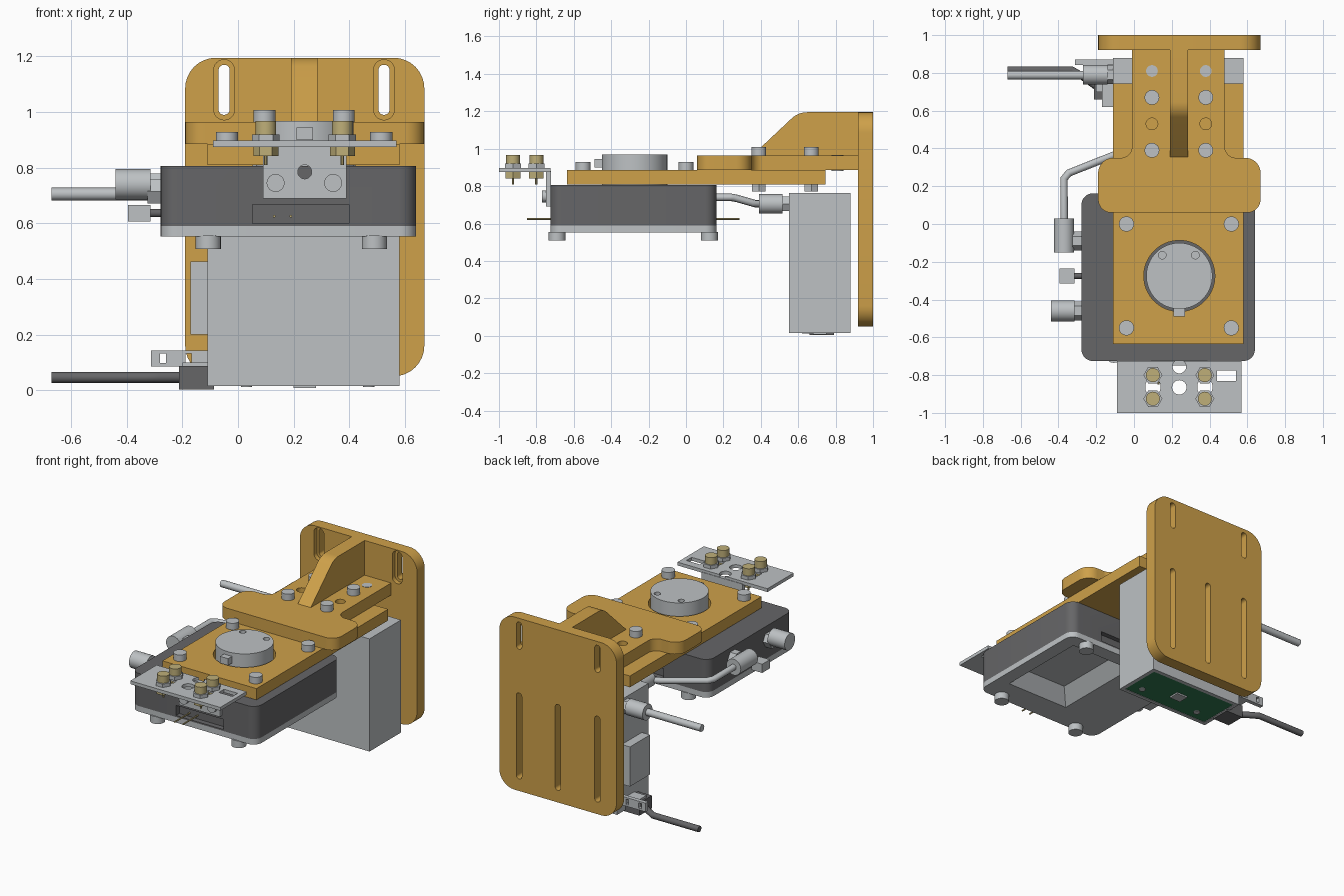
import bpy, bmesh, math
from mathutils import Vector

old = bpy.data.objects.get("Cube")
if old:
    bpy.data.objects.remove(old)


def material(name, rgb):
    m = bpy.data.materials.new(name)
    m.use_nodes = True
    m.diffuse_color = (*rgb, 1)
    m.node_tree.nodes["Principled BSDF"].inputs["Base Color"].default_value = (*rgb, 1)
    return m


ORANGE = material("amber", (.62, .355, .068))
GREY = material("light grey", (.51, .535, .55))
DARK = material("dark grey", (.132, .132, .137))
BRASS = material("brass", (.52, .43, .19))
GREEN = material("board green", (.03, .19, .08))
MAP = {"xy": lambda a, b, c: (a, b, c), "xz": lambda a, b, c: (a, c, b), "yz": lambda a, b, c: (c, a, b)}
parts = []


def finish(name, bm, mat):
    bmesh.ops.recalc_face_normals(bm, faces=bm.faces)
    me = bpy.data.meshes.new(name)
    bm.to_mesh(me)
    bm.free()
    me.materials.append(mat)
    ob = bpy.data.objects.new(name, me)
    bpy.context.collection.objects.link(ob)
    parts.append(ob)
    return ob


def rounded(corners, radii, steps=8):
    """Round polygon corners with exact arcs."""
    pts, n = [], len(corners)
    for i, r in enumerate(radii):
        p = Vector(corners[i])
        u, v = Vector(corners[i - 1]) - p, Vector(corners[(i + 1) % n]) - p
        if not r:
            pts.append(p)
            continue
        half = u.angle(v) / 2
        d, w = r / math.tan(half), math.sin(half)
        a, c = p + u.normalized() * d, p + v.normalized() * d
        for k in range(steps + 1):
            t = k / steps
            q, s, e = (1 - t) ** 2, 2 * t * (1 - t) * w, t * t
            pts.append((a * q + p * s + c * e) / (q + s + e))
    return pts


def loft(name, low, high, lo, hi, mat, plane="xy"):
    """Join two matching outlines at two heights into a solid."""
    bm = bmesh.new()
    f = MAP[plane]
    rings = [[bm.verts.new(f(p[0], p[1], h)) for p in pts] for pts, h in ((low, lo), (high, hi))]
    for ring in rings:
        bm.faces.new(ring)
    for i in range(len(low)):
        bm.faces.new((rings[0][i - 1], rings[0][i], rings[1][i], rings[1][i - 1]))
    return finish(name, bm, mat)


def rect(x0, x1, y0, y1):
    return [(x0, y0), (x1, y0), (x1, y1), (x0, y1)]


def slab(name, x, y, lo, hi, r, mat, plane="xy"):
    pts = rounded(rect(*x, *y), [r] * 4)
    return loft(name, pts, pts, lo, hi, mat, plane)


def box(name, x, y, z, mat):
    return slab(name, x, y, *z, 0, mat)


def cyl(name, a, b, r, lo, hi, mat, plane="xy", n=32):
    ring = [(a + r * math.cos(2 * math.pi * k / n), b + r * math.sin(2 * math.pi * k / n)) for k in range(n)]
    return loft(name, ring, ring, lo, hi, mat, plane)


def tube(name, pts, r, mat):
    cu = bpy.data.curves.new(name, "CURVE")
    cu.dimensions = "3D"
    cu.bevel_depth, cu.bevel_resolution, cu.use_fill_caps = r, 4, True
    sp = cu.splines.new("POLY")
    sp.points.add(len(pts) - 1)
    for p, co in zip(sp.points, pts):
        p.co = (*co, 1)
    cu.materials.append(mat)
    ob = bpy.data.objects.new(name, cu)
    bpy.context.collection.objects.link(ob)


def cut(ob, *cutters):
    for c in cutters:
        c.hide_render = True
        m = ob.modifiers.new("cut", "BOOLEAN")
        m.operation, m.solver, m.object = "DIFFERENCE", "EXACT", c
    me = bpy.data.meshes.new_from_object(ob.evaluated_get(bpy.context.evaluated_depsgraph_get()))
    ob.modifiers.clear()
    ob.data = me
    for c in cutters:
        parts.remove(c)
        bpy.data.objects.remove(c)


# Upright mounting plate with slots
CX = .24
plate = slab("back_plate", (-.19, .67), (.05, 1.195), .92, 1, .11, ORANGE, "xz")
slots = [slab("slot", (x - .02, x + .02), (.13, .70), .8, 1.1, .0195, ORANGE, "xz") for x in (-.05, CX, .525)]
for x in (-.05, .525):
    slots.append(slab("slot", (x - .02, x + .02), (.99, 1.17), .8, 1.1, .0195, ORANGE, "xz"))
    slots.append(slab("slot", (x - .037, x + .037), (.972, 1.188), .8, .95, .036, ORANGE, "xz"))
cut(plate, *slots)

# Upper bracket arm, its rib and bolts
arm = [(-.19, .06), (.67, .06), (.67, .35), (.48, .35), (.48, .925), (-.01, .925), (-.01, .35), (-.19, .35)]
arm = rounded(arm, [.07, .07, .08, .06, 0, 0, .06, .08])
bracket = loft("bracket_arm", arm, arm, .885, .965, ORANGE)
cut(bracket, *[cyl("hole", x, .53, .031, .8, 1.1, ORANGE) for x in (.095, .38)])
rib = rounded([(.35, .96), (.6, 1.195), (.925, 1.195), (.925, .96)], [0, .12, 0, 0])
loft("bracket_rib", rib, rib, .19, .285, ORANGE, "yz")
for x in (.095, .38):
    cyl("arm_pin", x, .81, .031, .88, .967, GREY)
    for y in (.39, .67):
        cyl("arm_bolt", x, y, .039, .96, 1.008, GREY)
        cyl("arm_nut", x, y, .042, .77, .815, GREY, n=6)

# Lower carrier plate with round cap in its opening
carrier = box("carrier_plate", (-.11, .58), (-.635, .745), (.81, .885), ORANGE)
cut(carrier, cyl("opening", CX, -.275, .188, .7, 1, ORANGE, n=64))
for x in (-.04, .515):
    for y in (-.55, 0):
        cyl("carrier_screw", x, y, .04, .88, .928, GREY)
cap = cyl("round_cap", CX, -.275, .175, .8, .968, GREY, n=64)
cut(cap, *[cyl("hole", x, -.165, .02, .95, 1, GREY) for x in (.15, .325)])
box("cap_key", (.21, .27), (-.49, -.44), (.9, .945), GREY)

# Dark housing with grey base, hollow underside and end slots
outline = ((-.278, .64), (-.725, .162))
body = slab("housing", *outline, .59, .806, .06, DARK)
base = slab("housing_base", *outline, .553, .59, .06, GREY)
for ob in (base, body):
    cut(ob, loft("recess", rect(.08, .56, -.56, .08), rect(.17, .47, -.47, -.01), .54, .64, GREY))
cut(body, *[box("slot", (.053, .4), y, (.6, .667), DARK) for y in ((-.8, -.69), (.13, .25))])
body.data.materials.append(GREY)
for p in body.data.polygons:
    p.material_index = int(p.normal.z < -.3 and p.center.z < .65)
for x in (-.107, .49):
    for y in (-.69, .125):
        cyl("foot", x, y, .045, .508, .556, GREY)
for x in (.13, .19):
    cyl("front_pin", x, .625, .005, -.85, -.68, BRASS, "xz", 8)
    cyl("rear_pin", x, .625, .005, .12, .285, BRASS, "xz", 8)

# Housing side fittings and hose
for y in (-.46, -.09):
    cyl("fitting_hex", y, .715 if y < -.4 else .735, .05, -.325, -.27, GREY, "yz", 6)
cyl("side_fitting", -.46, .74, .055, -.44, -.315, GREY, "yz")
cyl("elbow_fitting", -.37, .74, .053, -.15, .03, GREY, "xz")
box("side_plug", (-.395, -.315), (-.315, -.235), (.607, .665), GREY)
cyl("plug_stem", -.275, .637, .015, -.32, -.27, DARK, "yz")
tube("hose", [(-.37, 0, .74), (-.37, .24, .74), (-.345, .27, .735), (-.08, .375, .705), (0, .41, .705)], .02, GREY)
cyl("box_fitting", 0, .705, .052, .39, .515, GREY, "xz")
cyl("box_fitting_hex", 0, .705, .045, .51, .56, GREY, "xz", 6)

# Terminal board on the front, with posts
board = box("terminal_board", (-.09, .57), (-1, -.725), (.875, .897), GREY)
holes = [cyl("hole", CX, -.865, .038, .8, 1, GREY), cyl("hole", CX, -.755, .036, .8, 1, GREY),
         box("hole", (.44, .54), (-.83, -.775), (.8, 1), GREY)]
holes += [slab("hole", (x - .04, x + .04), (-.9, -.825), .8, 1, .03, GREY) for x in (.1, .375)]
cut(board, *holes)
hanger = box("terminal_hanger", (.09, .39), (-.748, -.722), (.69, .88), GREY)
cut(hanger, cyl("hole", CX, .785, .025, -1, -.7, GREY, "xz"))
for x in (.135, .342):
    cyl("hanger_screw", x, .745, .032, -.77, -.74, GREY, "xz")
for x in (.1, .375):
    for y in (-.925, -.8):
        cyl("post_nut", x, y, .05, .895, .92, GREY, n=6)
        cyl("post_top", x, y, .037, .92, .967, BRASS)
        cyl("post_collar", x, y, .045, .842, .876, BRASS, n=6)
        cyl("post_pin", x, y, .006, .81, .85, BRASS, n=12)

# Rear equipment box, circuit board sunk in its underside, side cover
case = box("equipment_box", (-.11, .58), (.55, .88), (.015, .762), GREY)
cut(case, box("well", (-.085, .555), (.575, .855), (0, .03), GREY))
box("circuit_board", (-.085, .555), (.575, .855), (.018, .031), GREEN)
box("board_chip", (.2, .28), (.68, .75), (.008, .02), GREY)
for x in (.03, .47):
    cyl("board_screw", x, .64, .02, .012, .02, GREY)
box("side_cover", (-.17, -.105), (.62, .83), (.2, .463), GREY)

# Box cables and connector flange
cyl("cable_socket", .79, .705, .052, -.27, -.14, GREY, "yz")
cyl("cable_socket_hex", .79, .705, .048, -.145, -.105, GREY, "yz", 6)
tube("upper_cable", [(-.67, .788, .705), (-.25, .788, .705)], .023, GREY)
flange = box("connector_flange", (-.313, -.09), (.843, .87), (.085, .143), GREY)
cut(flange, *[box("hole", (x - .011, x + .011), (.8, 1), (.097, .132), GREY) for x in (-.27, -.178)])
box("flange_foot", (-.2, -.1), (.7, .85), (.085, .1), GREY)
box("lower_connector", (-.212, -.087), (.66, .79), (.003, .087), DARK)
tube("lower_cable", [(-.67, .815, .046), (-.33, .815, .046), (-.27, .78, .046), (-.2, .73, .046)], .02, DARK)

# Crisp edges with smooth curves
bpy.ops.object.select_all(action="DESELECT")
for ob in parts:
    ob.select_set(True)
bpy.context.view_layer.objects.active = parts[0]
bpy.ops.object.shade_smooth_by_angle(angle=math.radians(30))
